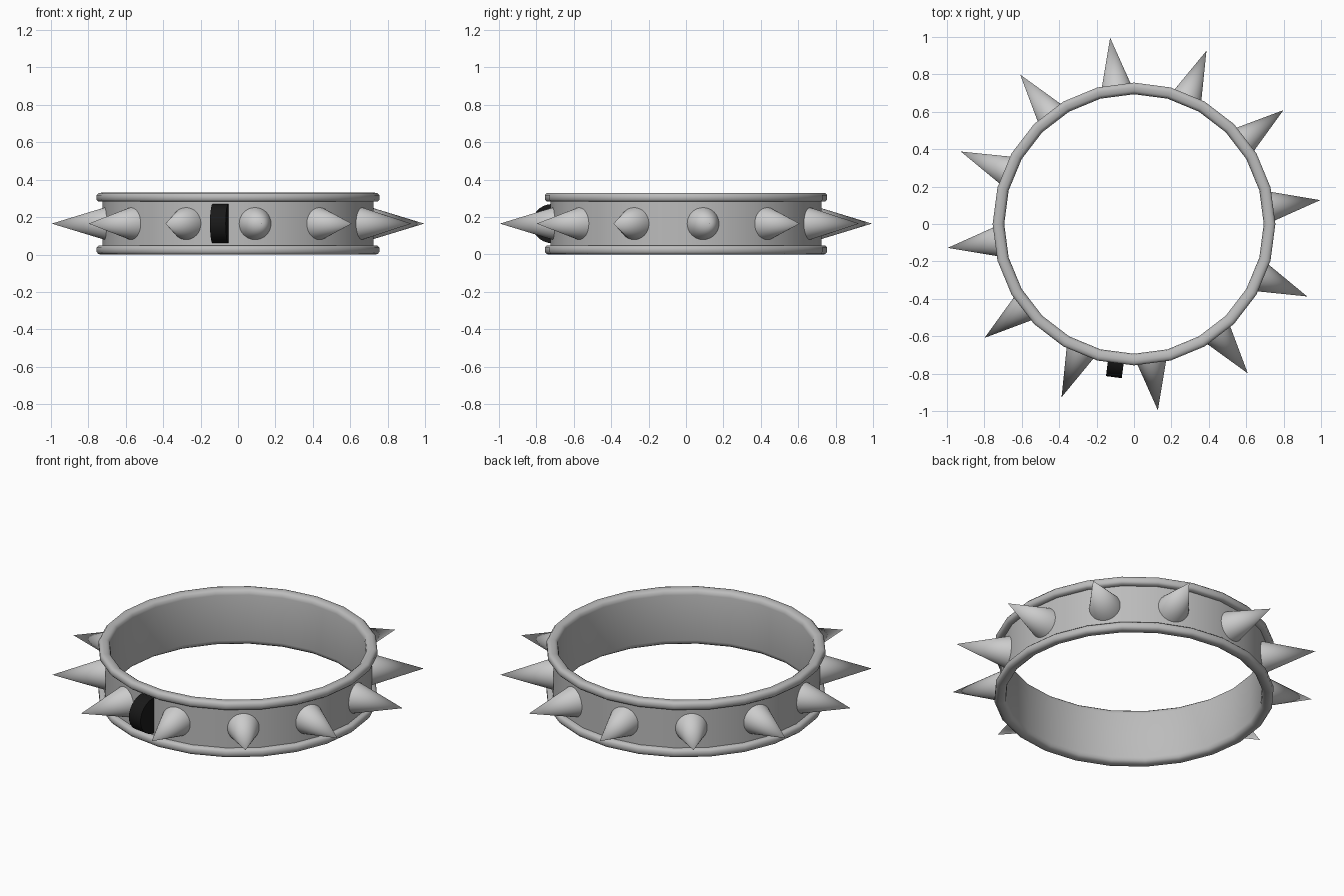
import bpy, bmesh, math
from mathutils import Matrix, Vector

if "Cube" in bpy.data.objects:
    bpy.data.objects.remove(bpy.data.objects["Cube"])

MID_Z = 0.165


def make_object(name, bm, color=None, angle=40):
    bmesh.ops.recalc_face_normals(bm, faces=bm.faces)
    mesh = bpy.data.meshes.new(name)
    bm.to_mesh(mesh)
    bm.free()
    ob = bpy.data.objects.new(name, mesh)
    bpy.context.collection.objects.link(ob)
    if color:
        mat = bpy.data.materials.new(name + "_color")
        mat.diffuse_color = color
        mat.use_nodes = True
        mat.node_tree.nodes["Principled BSDF"].inputs["Base Color"].default_value = mat.diffuse_color
        mesh.materials.append(mat)
    bpy.ops.object.select_all(action='DESELECT')
    ob.select_set(True)
    bpy.context.view_layer.objects.active = ob
    bpy.ops.object.shade_smooth_by_angle(angle=math.radians(angle))
    return ob


# Collar band: channel profile with rounded rims, swept in 24 steps
half = [(0.725, 0.048), (0.745, 0.047), (0.755, 0.037), (0.755, 0.013),
        (0.745, 0.002), (0.730, 0.0), (0.710, 0.002), (0.697, 0.012), (0.693, 0.03)]
profile = half + [(r, 2 * MID_Z - z) for r, z in reversed(half)]
SIDES = 24
bm = bmesh.new()
rings = []
for i in range(SIDES):
    a = 2 * math.pi * i / SIDES
    rings.append([bm.verts.new((r * math.cos(a), r * math.sin(a), z)) for r, z in profile])
n = len(profile)
for i in range(SIDES):
    p, q = rings[i], rings[(i + 1) % SIDES]
    for j in range(n):
        k = (j + 1) % n
        bm.faces.new((p[j], q[j], q[k], p[k]))
make_object("collar_band", bm, (0.5, 0.5, 0.5, 1), 60)

# Spikes: twelve cones pointing outward
BASE, TIP = 0.705, 1.003
for i in range(12):
    a = math.radians(7.3 + 30 * i)
    bm = bmesh.new()
    place = (Matrix.Translation((0, 0, MID_Z)) @ Matrix.Rotation(a, 4, 'Z')
             @ Matrix.Translation(((BASE + TIP) / 2, 0, 0)) @ Matrix.Rotation(math.pi / 2, 4, 'Y'))
    bmesh.ops.create_cone(bm, cap_ends=True, segments=32, radius1=0.09, radius2=0,
                          depth=TIP - BASE, matrix=place)
    make_object(f"spike_{i + 1}", bm)

# Leash lug: black half disc standing on the front of the band
bm = bmesh.new()
arc = [(0.715 + 0.11 * math.sin(math.pi * i / 14), 0.105 * math.cos(math.pi * i / 14))
       for i in range(15)]
verts = [bm.verts.new((r, -0.0425, z)) for r, z in arc]
face = bm.faces.new(verts)
side = bmesh.ops.extrude_face_region(bm, geom=[face])
bmesh.ops.translate(bm, vec=Vector((0, 0.085, 0)),
                    verts=[g for g in side["geom"] if isinstance(g, bmesh.types.BMVert)])
bm.transform(Matrix.Translation((0, 0, MID_Z)) @ Matrix.Rotation(math.radians(-97.5), 4, 'Z'))
make_object("leash_lug", bm, (0.01, 0.01, 0.01, 1))
